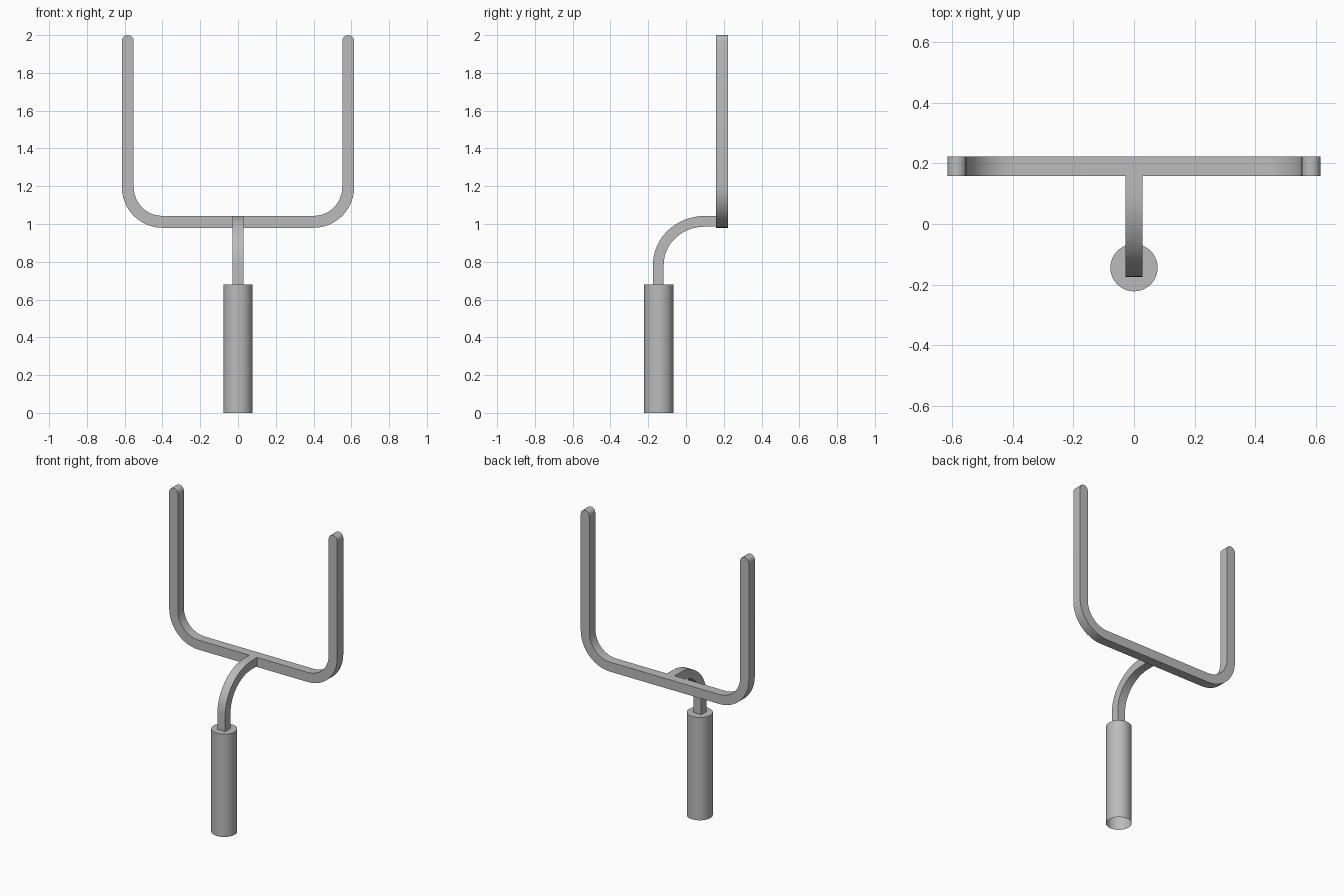
import bpy, bmesh, math
from math import sin, cos, pi

cube = bpy.data.objects.get("Cube")
if cube:
    bpy.data.objects.remove(cube)

grey = bpy.data.materials.new("plain_grey")
grey.use_nodes = True
colour = (0.5, 0.5, 0.5, 1)
grey.diffuse_color = colour
grey.node_tree.nodes["Principled BSDF"].inputs["Base Color"].default_value = colour


def arc(cx, cz, rx, rz, start, end, steps=12):
    """Points along an elliptical arc, angles in half turns."""
    angles = [pi * (start + (end - start) * i / steps) for i in range(steps + 1)]
    return [(cx + rx * cos(a), cz + rz * sin(a)) for a in angles]


def finish(bm, name):
    bmesh.ops.recalc_face_normals(bm, faces=bm.faces)
    mesh = bpy.data.meshes.new(name)
    bm.to_mesh(mesh)
    bm.free()
    obj = bpy.data.objects.new(name, mesh)
    bpy.context.collection.objects.link(obj)
    mesh.materials.append(grey)
    bpy.ops.object.select_all(action="DESELECT")
    obj.select_set(True)
    bpy.context.view_layer.objects.active = obj
    bpy.ops.object.shade_smooth_by_angle(angle=math.radians(40))
    return obj


def prism(name, outline, place, depth):
    """Extrude a flat outline; place maps its points into space."""
    bm = bmesh.new()
    face = bm.faces.new([bm.verts.new(place(u, v)) for u, v in outline])
    grown = bmesh.ops.extrude_face_region(bm, geom=[face], use_keep_orig=True)
    moved = [v for v in grown["geom"] if isinstance(v, bmesh.types.BMVert)]
    bmesh.ops.translate(bm, verts=moved, vec=depth)
    return finish(bm, name)


# U-shaped crossbar with uprights: right-hand half outline, then mirrored
x_out, bar, bottom, bend = 0.615, 0.063, 0.98, 0.215
cx, cz = x_out - bend, bottom + bend
tip = bar / 2
outer = arc(cx, cz, bend, bend, -0.5, 0)
cap = arc(x_out - tip, 2 - tip, tip, tip, 0, 1, 8)
inner = arc(cx, cz, bend - bar, bend - bar, 0, -0.5)
half = outer + cap + inner
outline = half + [(-x, z) for x, z in reversed(half)]
prism("crossbar_and_uprights", outline, lambda x, z: (x, 0.159, z), (0, bar, 0))

# Curved square neck joining the base post to the crossbar
neck = 0.057
top = bottom + bar
ny, nz = 0.1, 0.785
ry, rz = 0.275, top - nz
front = arc(ny, nz, ry, rz, 1, 0.5)
back = arc(ny, nz, ry - neck, rz - neck, 0.5, 1)
profile = ([(ny - ry, 0.68)] + front + [(0.16, top), (0.16, top - neck)]
           + back + [(ny - ry + neck, 0.68)])
prism("curved_neck", profile, lambda y, z: (-neck / 2, y, z), (neck, 0, 0))

# Round base post, closed on top and open underneath
radius, height = 0.078, 0.68
bm = bmesh.new()
bmesh.ops.create_cone(bm, cap_ends=True, segments=48, radius1=radius,
                      radius2=radius, depth=height)
bmesh.ops.translate(bm, verts=bm.verts, vec=(0, -0.144, height / 2))
post = finish(bm, "base_post")
bm = bmesh.new()
bm.from_mesh(post.data)
under = [f for f in bm.faces if f.normal.z < -0.9]
bmesh.ops.delete(bm, geom=under, context="FACES_ONLY")
bm.to_mesh(post.data)
bm.free()
